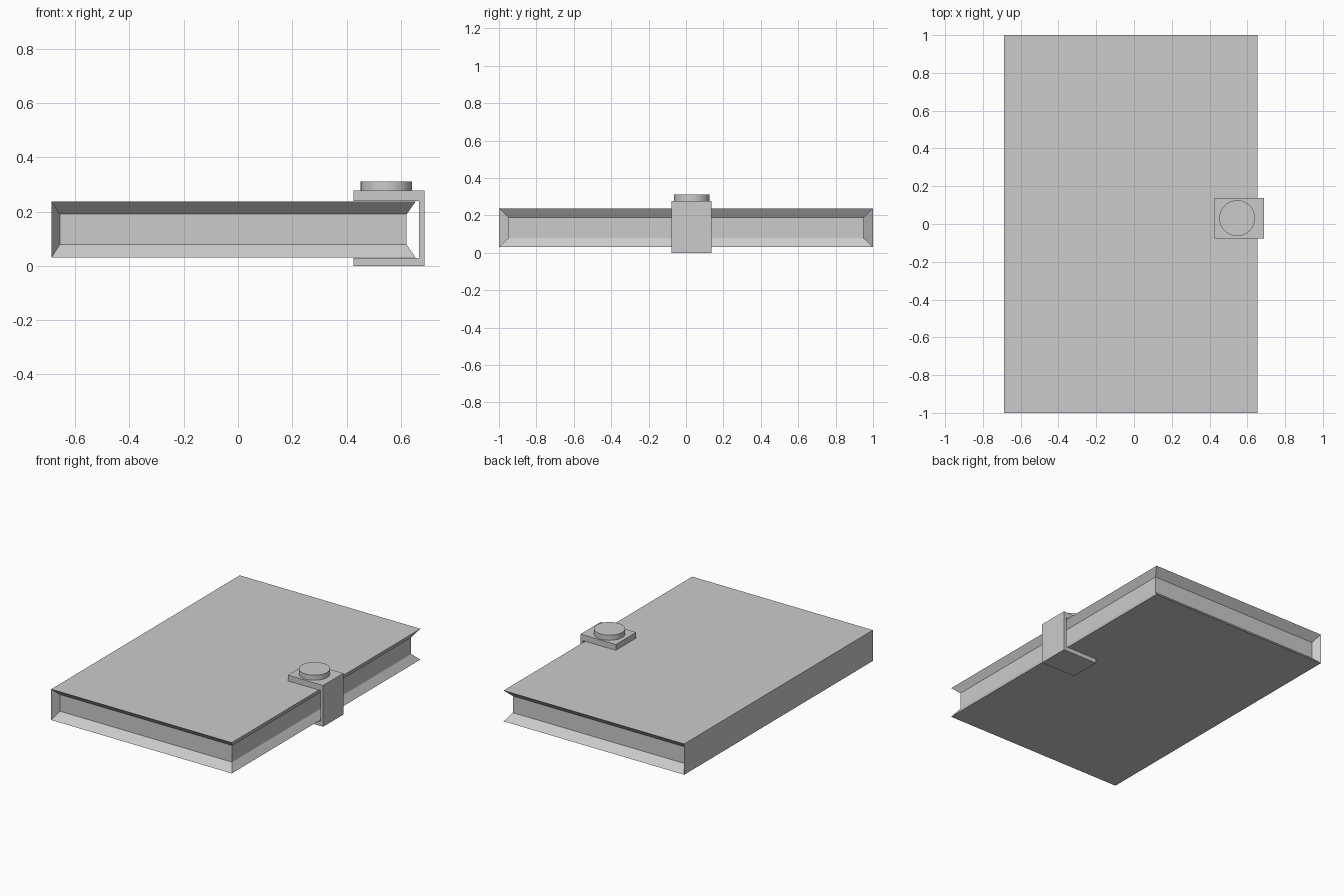
import bpy, bmesh, math

if "Cube" in bpy.data.objects:
    bpy.data.objects.remove(bpy.data.objects["Cube"])


def finish(bm, name):
    bmesh.ops.recalc_face_normals(bm, faces=bm.faces[:])
    mesh = bpy.data.meshes.new(name)
    bm.to_mesh(mesh)
    bm.free()
    ob = bpy.data.objects.new(name, mesh)
    bpy.context.collection.objects.link(ob)
    return ob


def ring(bm, x0, x1, y, z):
    pts = [(x0, -y), (x1, -y), (x1, y), (x0, y)]
    return [bm.verts.new((px, py, z)) for px, py in pts]


# Book: covers with bevelled edges around recessed pages, flat spine on -x
X0, X1, Z0, Z1 = -0.687, 0.654, 0.03, 0.237
bm = bmesh.new()
bottom = ring(bm, X0, X1, 1.0, Z0)
page_low = ring(bm, -0.656, 0.621, 0.95, 0.078)
page_high = ring(bm, -0.656, 0.621, 0.95, 0.19)
top = ring(bm, X0, X1, 1.0, Z1)
loops = [bottom, page_low, page_high, top]
for lo, hi in zip(loops, loops[1:]):
    for i in range(3):
        bm.faces.new((lo[i], lo[i + 1], hi[i + 1], hi[i]))
bm.faces.new(bottom)
bm.faces.new(top)
bm.faces.new((bottom[3], bottom[0], top[0], top[3]))
# Slanted returns from the spine corners to the page ends
for i in (0, 3):
    bm.faces.new([loop[i] for loop in loops])
finish(bm, "book")

# Clasp: C-shaped strap wrapped around the open edge
profile = [(0.425, 0.0), (0.687, 0.0), (0.687, 0.277), (0.425, 0.277),
           (0.425, 0.238), (0.667, 0.238), (0.667, 0.029), (0.425, 0.029)]
Y0, Y1 = -0.078, 0.137
bm = bmesh.new()
face = bm.faces.new([bm.verts.new((x, Y0, z)) for x, z in profile])
geom = bmesh.ops.extrude_face_region(bm, geom=[face], use_keep_orig=True)["geom"]
bmesh.ops.translate(bm, vec=(0, Y1 - Y0, 0),
                    verts=[g for g in geom if isinstance(g, bmesh.types.BMVert)])
finish(bm, "clasp_strap")

# Round button on top of the clasp
bpy.ops.mesh.primitive_cylinder_add(vertices=32, radius=0.095, depth=0.034,
                                    location=(0.546, 0.031, 0.294))
bpy.context.object.name = "clasp_button"
bpy.ops.object.shade_smooth_by_angle(angle=math.radians(30))
